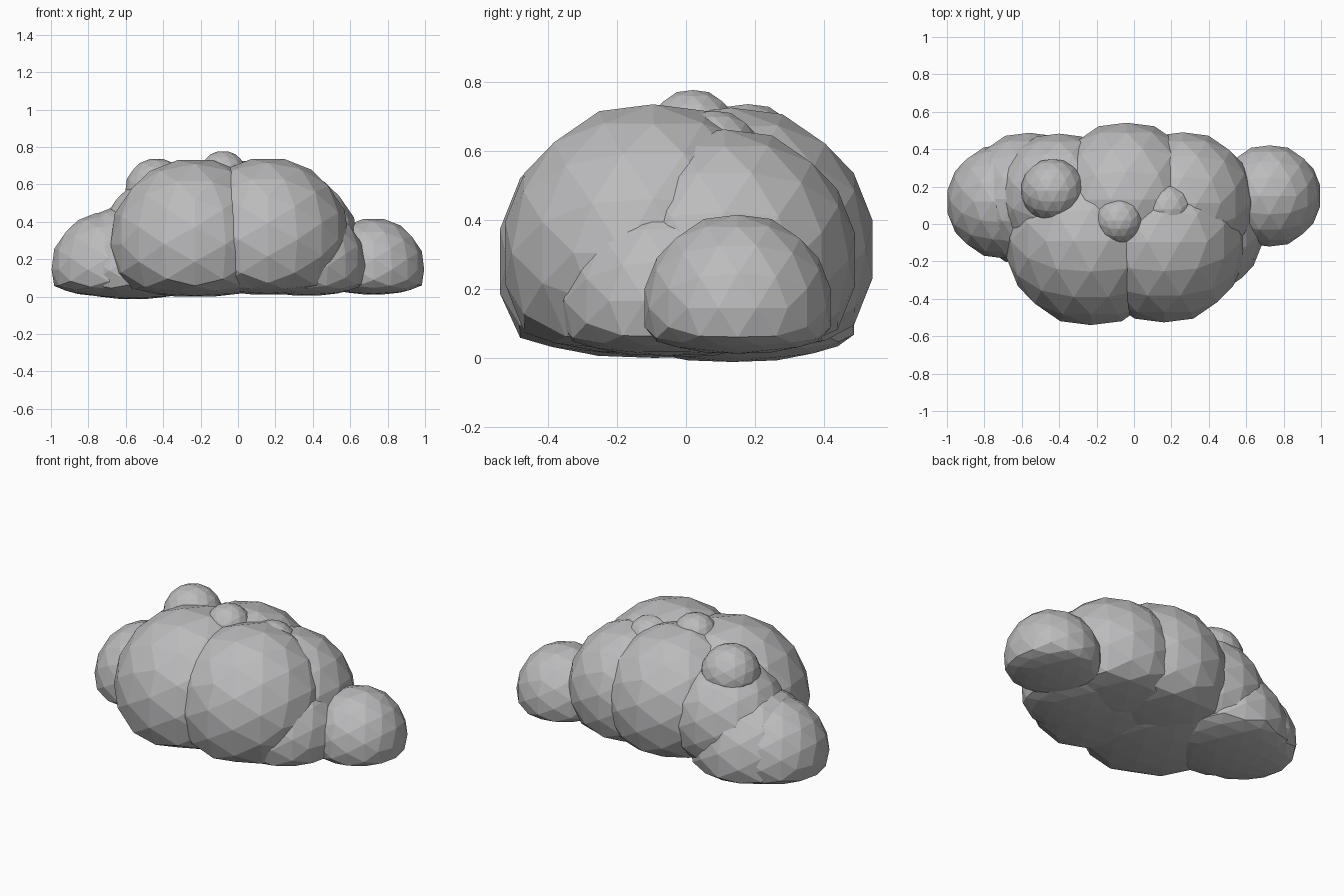
import bpy, bmesh, math
from mathutils import Vector

if "Cube" in bpy.data.objects:
    bpy.data.objects.remove(bpy.data.objects["Cube"])

# Cloud colour
grey = bpy.data.materials.new("cloud grey")
grey.diffuse_color = (0.5, 0.5, 0.51, 1)
grey.use_nodes = True
grey.node_tree.nodes["Principled BSDF"].inputs["Base Color"].default_value = grey.diffuse_color

# Unit ball: icosahedron with each edge split in three, pushed out to the sphere
T = (1 + math.sqrt(5)) / 2
corners = []
for a in (-1, 1):
    for b in (-T, T):
        corners += [Vector((a, 0, b)), Vector((0, b, a)), Vector((b, a, 0))]


def near(p, q):
    return abs((p - q).length - 2) < 0.01


ball_points = [c.normalized() for c in corners]
for i, p in enumerate(corners):
    for j, q in enumerate(corners[:i]):
        if near(p, q):
            ball_points += [(2 * p + q).normalized(), (p + 2 * q).normalized()]
            ball_points += [(p + q + r).normalized() for r in corners[:j]
                            if near(p, r) and near(q, r)]

# Everything under FLOOR is squashed to give the flat underside
FLOOR, SQUASH = 0.066, 0.28


def puff(name, x, y, z, radius):
    bm = bmesh.new()
    for p in ball_points:
        bm.verts.new(p)
    bmesh.ops.convex_hull(bm, input=bm.verts[:])
    for v in bm.verts:
        v.co = v.co * radius + Vector((x, y, z))
        if v.co.z < FLOOR:
            v.co.z = FLOOR + (v.co.z - FLOOR) * SQUASH
    bmesh.ops.recalc_face_normals(bm, faces=bm.faces[:])
    mesh = bpy.data.meshes.new(name)
    bm.to_mesh(mesh)
    bm.free()
    mesh.materials.append(grey)
    bpy.context.collection.objects.link(bpy.data.objects.new(name, mesh))


# Main body puffs
puff("front_left_puff", -0.23, -0.09, 0.28, 0.46)
puff("front_right_puff", 0.16, -0.095, 0.305, 0.44)
puff("back_middle_puff", -0.04, 0.13, 0.315, 0.42)
puff("back_right_puff", 0.26, 0.112, 0.285, 0.386)
puff("back_left_puff", -0.40, 0.15, 0.30, 0.34)

# Low side puffs
puff("right_end_puff", 0.725, 0.15, 0.145, 0.276)
puff("right_filler_puff", 0.367, -0.055, 0.165, 0.32)
puff("left_end_puff", -0.693, 0.12, 0.145, 0.31)
puff("left_filler_puff", -0.56, 0.135, 0.14, 0.36)

# Small top puffs
puff("top_left_puff", -0.435, 0.18, 0.57, 0.17)
puff("top_middle_puff", -0.08, 0.02, 0.65, 0.13)
puff("top_right_puff", 0.18, 0.08, 0.58, 0.14)
